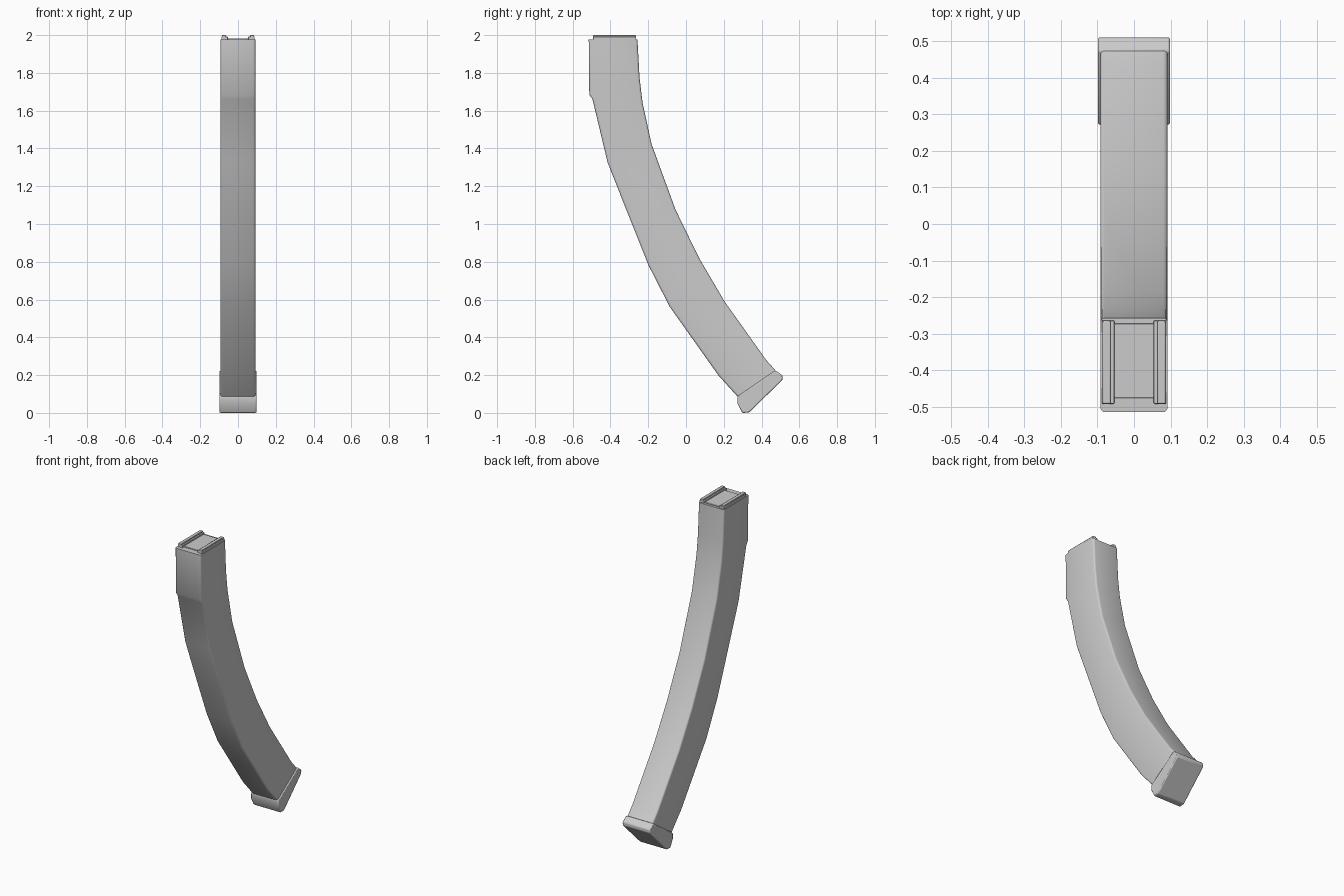
import bpy, bmesh, math
from mathutils import Vector

cube = bpy.data.objects.get("Cube")
if cube:
    bpy.data.objects.remove(cube, do_unlink=True)

GREY = (0.6, 0.6, 0.6, 1)
metal = bpy.data.materials.new("grey metal")
metal.use_nodes = True
metal.diffuse_color = GREY
metal.node_tree.nodes["Principled BSDF"].inputs["Base Color"].default_value = GREY


def finish(name, bm, bevel=0):
    bmesh.ops.recalc_face_normals(bm, faces=bm.faces)
    mesh = bpy.data.meshes.new(name)
    bm.to_mesh(mesh)
    bm.free()
    mesh.materials.append(metal)
    ob = bpy.data.objects.new(name, mesh)
    bpy.context.collection.objects.link(ob)
    if bevel:
        mod = ob.modifiers.new("Bevel", 'BEVEL')
        mod.width = bevel
        mod.segments = 2
        mod.limit_method = 'ANGLE'
        mod.angle_limit = math.radians(40)
    bpy.ops.object.select_all(action='DESELECT')
    ob.select_set(True)
    bpy.context.view_layer.objects.active = ob
    bpy.ops.object.shade_smooth_by_angle(angle=math.radians(35))
    return ob


def rounded_ring(bm, front, back, half, r):
    """Rounded rectangle across x, spanning from front to back (y, z)."""
    f, b = Vector((0, *front)), Vector((0, *back))
    axis = (b - f).normalized()
    length = (b - f).length
    verts = []
    for cx, cd, start in ((half - r, length - r, 0), (r - half, length - r, 90),
                          (r - half, r, 180), (half - r, r, 270)):
        for k in range(4):
            a = math.radians(start + 30 * k)
            p = f + axis * (cd + r * math.sin(a))
            p.x = cx + r * math.cos(a)
            verts.append(bm.verts.new(p))
    return verts


def prism(name, outline, half, bevel):
    """Side outline (y, z) extruded across x."""
    bm = bmesh.new()
    face = bm.faces.new([bm.verts.new((-half, y, z)) for y, z in outline])
    out = bmesh.ops.extrude_face_region(bm, geom=[face])
    moved = [v for v in out["geom"] if isinstance(v, bmesh.types.BMVert)]
    bmesh.ops.translate(bm, verts=moved, vec=(2 * half, 0, 0))
    return finish(name, bm, bevel)


def block(name, x, y, z, bevel=0):
    bm = bmesh.new()
    bmesh.ops.create_cube(bm, size=1)
    for v in bm.verts:
        v.co = [lo + (c + 0.5) * (hi - lo) for c, (lo, hi) in zip(v.co, (x, y, z))]
    return finish(name, bm, bevel)


# Curved body: front and back edge points, from the mouth down
front_edge = [(-.515, 1.977), (-.512, 1.685), (-.495, 1.66), (-.415, 1.325),
              (-.304, 1.045), (-.198, .78), (-.087, .563), (.172, .198), (.272, .087)]
back_edge = [(-.257, 1.977), (-.246, 1.775), (-.23, 1.643), (-.183, 1.426),
             (-.056, 1.077), (.071, .817), (.204, .59), (.426, .278), (.474, .225)]
bm = bmesh.new()
rings = [rounded_ring(bm, f, b, 0.092, 0.012) for f, b in zip(front_edge, back_edge)]
for a, b in zip(rings, rings[1:]):
    for i in range(len(a)):
        j = (i + 1) % len(a)
        bm.faces.new((a[i], a[j], b[j], b[i]))
bm.faces.new(rings[0])
bm.faces.new(rings[-1])
finish("curved_body", bm)

# Base cap
prism("base_cap", [(.272, .087), (.474, .225), (.511, .198), (.511, .175),
                   (.334, .002), (.298, .0), (.272, .05)], 0.099, 0.006)

# Feed lips on both sides of the mouth, with a thin raised inner edge
for side, name in ((1, "left"), (-1, "right")):
    block(name + "_feed_lip", sorted((side * 0.054, side * 0.088)),
          (-.492, -.264), (1.97, 1.992), 0.002)
    block(name + "_lip_ridge", sorted((side * 0.064, side * 0.086)),
          (-.492, -.266), (1.985, 2.0), 0.003)

# Follower plate between the lips
block("follower_plate", (-.056, .056), (-.476, -.272), (1.97, 1.983), 0.002)
